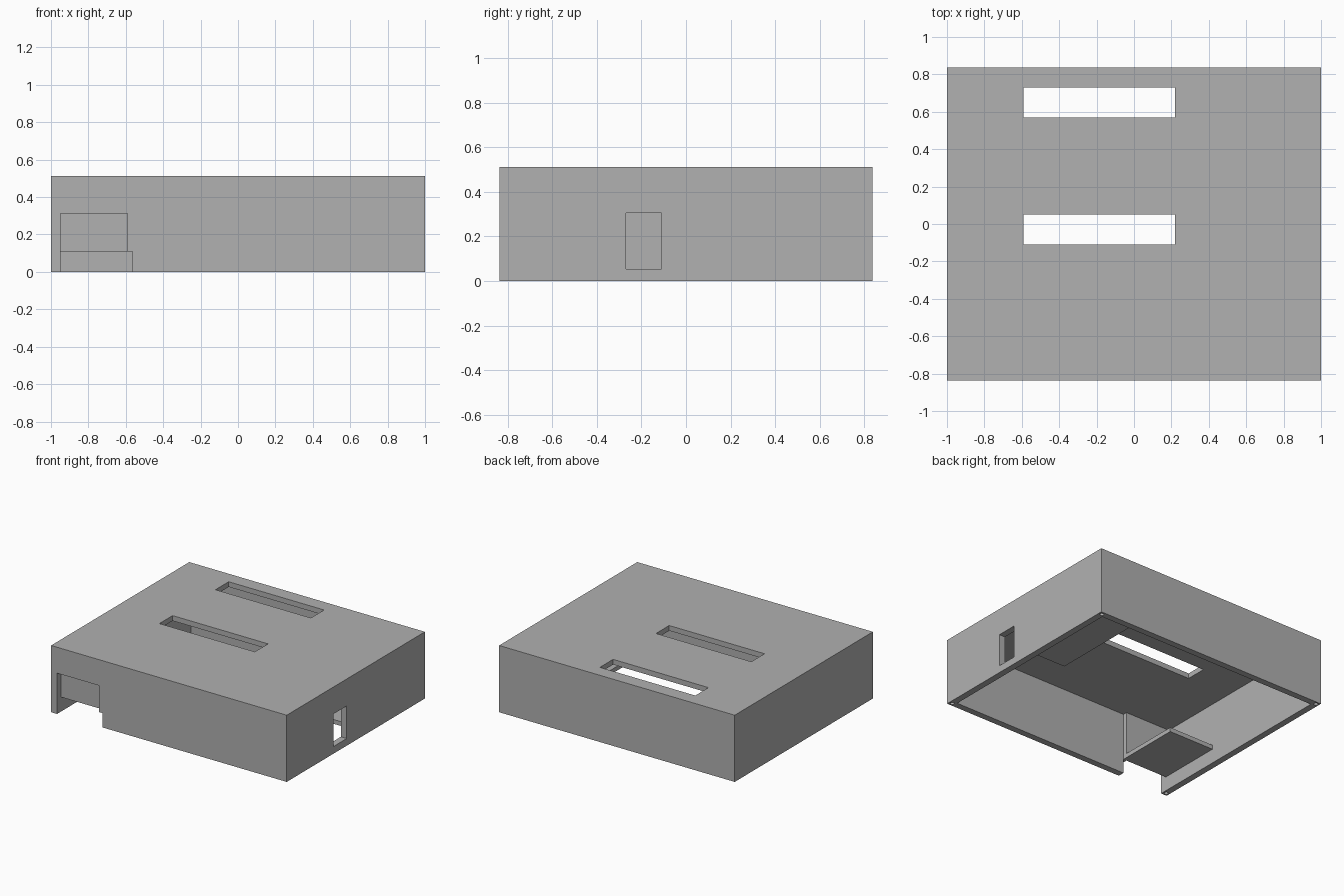
import bpy

if "Cube" in bpy.data.objects:
    bpy.data.objects.remove(bpy.data.objects["Cube"], do_unlink=True)

# Single matte grey for the whole casing
grey = bpy.data.materials.new("matte_grey")
grey.use_nodes = True
colour = (0.44, 0.44, 0.44, 1)
grey.diffuse_color = colour
grey.node_tree.nodes["Principled BSDF"].inputs["Base Color"].default_value = colour


def box(name, x, y, z):
    """Box spanning the given (low, high) range on each axis."""
    spans = (x, y, z)
    bpy.ops.mesh.primitive_cube_add(size=1, location=[(a + b) / 2 for a, b in spans])
    ob = bpy.context.object
    ob.name = name
    ob.scale = [b - a for a, b in spans]
    bpy.ops.object.transform_apply(location=True, rotation=True, scale=True)
    ob.data.materials.append(grey)
    return ob


def cut(target, cutter):
    """Subtract the cutter from the target, then discard it."""
    mod = target.modifiers.new("cut", "BOOLEAN")
    mod.operation = "DIFFERENCE"
    mod.solver = "EXACT"
    mod.object = cutter
    bpy.context.view_layer.objects.active = target
    bpy.ops.object.modifier_apply(modifier=mod.name)
    bpy.data.objects.remove(cutter, do_unlink=True)


W, D, H = 1.0, 0.8375, 0.512   # half width, half depth, height
WALL, ROOF = 0.05, 0.04
IX, IY, IZ = W - WALL, D - WALL, H - ROOF
BELOW, SHEET = -0.1, 0.033

# Hollow casing, open underneath
casing = box("casing", (-W, W), (-D, D), (0, H))
cut(casing, box("cavity_cutter", (-IX, IX), (-IY, IY), (BELOW, IZ)))

# Two long slots through the roof
for y in (-0.11, 0.57):
    cut(casing, box("slot_cutter", (-0.59, 0.22), (y, y + 0.16), (IZ - 0.1, H + 0.1)))

# Stepped opening in the front wall
SHELF_X, SHELF_Z = -0.565, 0.11
for right, top in ((-0.592, 0.313), (SHELF_X, SHELF_Z)):
    cut(casing, box("opening_cutter", (-IX, right), (-D - 0.1, -IY + 0.02), (BELOW, top)))

# Window in the side wall
cut(casing, box("window_cutter", (IX - 0.05, W + 0.1), (-0.27, -0.11), (0.055, 0.305)))

# Screw holes in the corners of the bottom rim
for sx in (-1, 1):
    for sy in (-1, 1):
        bpy.ops.mesh.primitive_cylinder_add(
            vertices=16, radius=0.015, depth=0.2,
            location=(sx * (W - WALL / 2), sy * (D - WALL / 2), 0))
        hole = bpy.context.object
        hole.data.materials.append(grey)
        cut(casing, hole)

# Bracket behind the front opening: upright panel and shelf
box("bracket_panel", (-IX, SHELF_X), (-IY, -IY + SHEET), (SHELF_Z, IZ))
box("bracket_shelf", (-IX, SHELF_X), (-IY, -0.28), (SHELF_Z, SHELF_Z + SHEET))

# Long shelf along the side wall, behind the window
box("side_shelf", (0.585, IX), (-0.06, IY), (SHELF_Z, SHELF_Z + SHEET))
